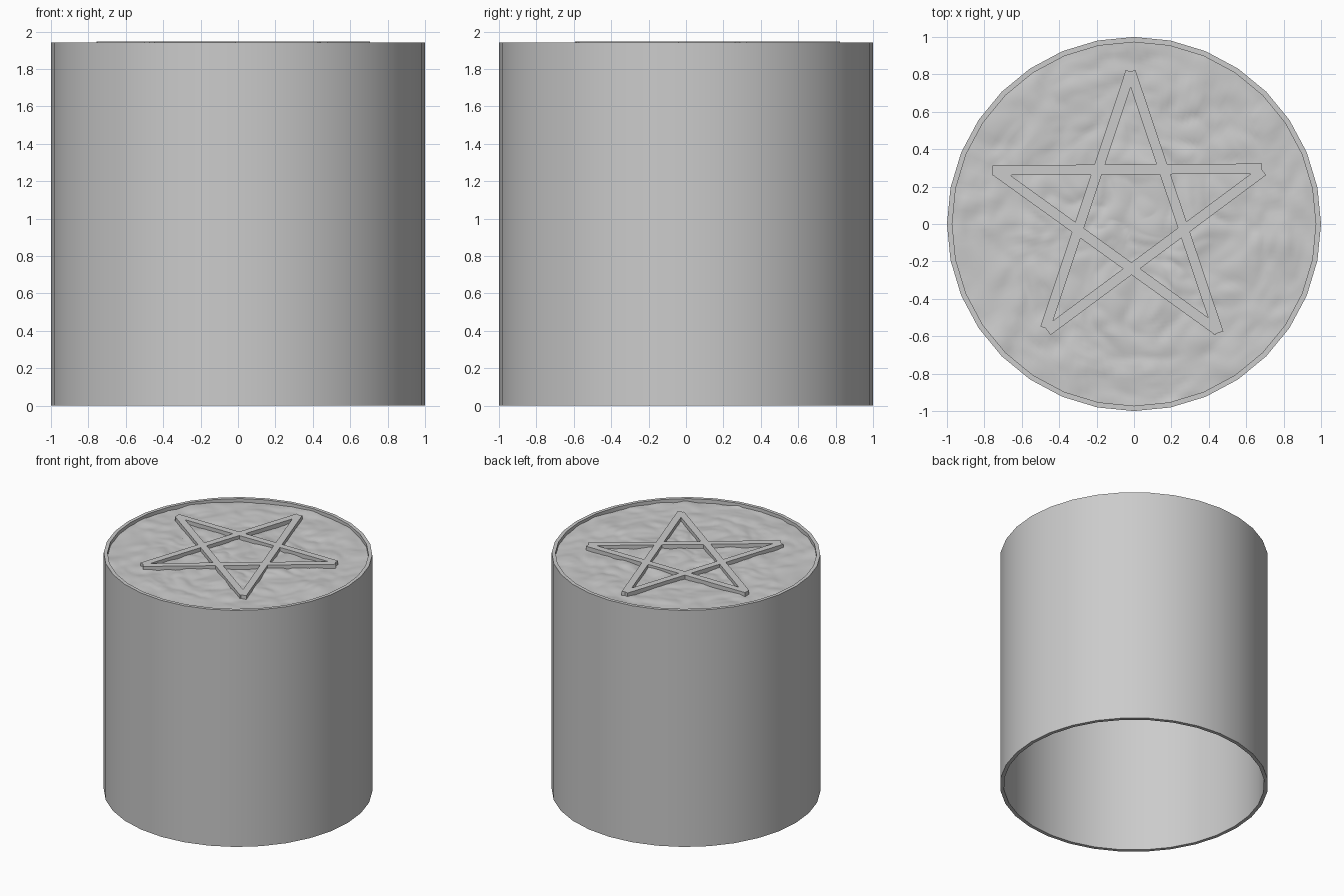
import bpy, bmesh, math
from mathutils import Vector, noise

if "Cube" in bpy.data.objects:
    bpy.data.objects.remove(bpy.data.objects["Cube"])

SIDES, R_OUT, R_IN, TOP = 32, 1.0, 0.972, 1.943
DISC_Z, STAR_TOP = 1.917, 1.946


def finish(name, bm, angle=30):
    bmesh.ops.recalc_face_normals(bm, faces=bm.faces)
    me = bpy.data.meshes.new(name)
    bm.to_mesh(me)
    bm.free()
    ob = bpy.data.objects.new(name, me)
    bpy.context.collection.objects.link(ob)
    bpy.ops.object.select_all(action='DESELECT')
    ob.select_set(True)
    bpy.context.view_layer.objects.active = ob
    bpy.ops.object.shade_smooth_by_angle(angle=math.radians(angle))
    return ob


# Thin-walled tube, open at the bottom
bm = bmesh.new()
profile = [(R_OUT, 0), (R_OUT, TOP), (R_IN, TOP), (R_IN, 0)]
rings = []
for r, z in profile:
    rings.append([bm.verts.new((r * math.cos(2 * math.pi * i / SIDES),
                                r * math.sin(2 * math.pi * i / SIDES), z))
                  for i in range(SIDES)])
for a, b in zip(rings, rings[1:] + rings[:1]):
    for i in range(SIDES):
        j = (i + 1) % SIDES
        bm.faces.new((a[i], a[j], b[j], b[i]))
finish("tube_wall", bm)


# Crumpled disc set just below the rim
def crumple(x, y):
    p = Vector((x, y, 0.0))
    p += 0.1 * noise.noise_vector(p * 3)
    ridges = abs(noise.noise(p * 4.5)) + 0.5 * abs(noise.noise(p * 9 + Vector((7, 3, 1))))
    return DISC_Z + 0.022 * (ridges - 0.35)


bm = bmesh.new()
SEG, RINGS = 160, 56
centre = bm.verts.new((0, 0, crumple(0, 0)))
prev = None
step = 2 * math.pi / SIDES
for k in range(1, RINGS + 1):
    ring = []
    for i in range(SEG):
        a = 2 * math.pi * i / SEG
        # follow the straight sides of the tube's inner polygon
        r = R_IN * k / RINGS * math.cos(step / 2) / math.cos(a % step - step / 2)
        x, y = r * math.cos(a), r * math.sin(a)
        ring.append(bm.verts.new((x, y, crumple(x, y))))
    for i in range(SEG):
        j = (i + 1) % SEG
        if prev:
            bm.faces.new((prev[i], ring[i], ring[j], prev[j]))
        else:
            bm.faces.new((centre, ring[i], ring[j]))
    prev = ring
finish("crumpled_top", bm, 60)

# Five crossing bars forming the raised star
bars = [((-0.757, 0.287), (0.685, 0.296)),
        ((-0.018, 0.815), (0.452, -0.582)),
        ((-0.018, 0.815), (-0.475, -0.557)),
        ((-0.735, 0.280), (0.450, -0.572)),
        ((0.690, 0.283), (-0.462, -0.572))]
HALF, BASE = 0.027, 1.895
bm = bmesh.new()
for p, q in bars:
    p, q = Vector(p), Vector(q)
    d = (q - p).normalized()
    n = Vector((-d.y, d.x)) * HALF
    corners = [p + n, p - n, q - n, q + n]
    lo = [bm.verts.new((c.x, c.y, BASE)) for c in corners]
    hi = [bm.verts.new((c.x, c.y, STAR_TOP)) for c in corners]
    bm.faces.new(hi)
    bm.faces.new(lo[::-1])
    for i in range(4):
        j = (i + 1) % 4
        bm.faces.new((lo[i], lo[j], hi[j], hi[i]))
finish("star_bars", bm)
